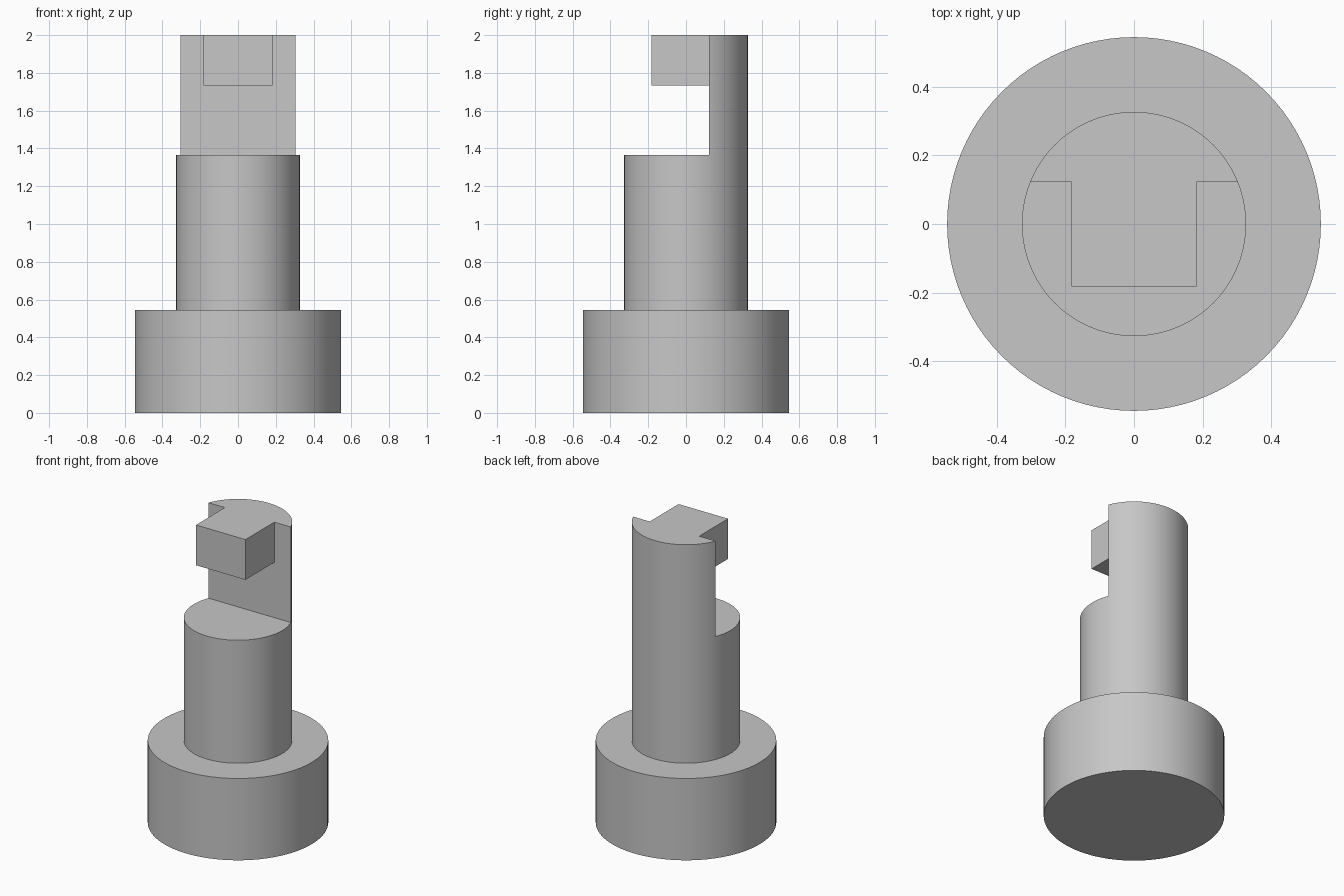
import bpy, bmesh, math

if "Cube" in bpy.data.objects:
    bpy.data.objects.remove(bpy.data.objects["Cube"])

SEGMENTS = 96
BASE_R, SHAFT_R = 0.545, 0.327
STEP_Z, SEAT_Z, HOOK_Z, TOP_Z = 0.545, 1.364, 1.732, 2.0
WALL_Y, HOOK_Y, HOOK_X = 0.122, -0.182, 0.182

grey = bpy.data.materials.new("plain grey")
grey.diffuse_color = (0.57, 0.57, 0.57, 1)
grey.use_nodes = True
grey.node_tree.nodes["Principled BSDF"].inputs["Base Color"].default_value = grey.diffuse_color


def finish(name, bm):
    bmesh.ops.recalc_face_normals(bm, faces=bm.faces)
    mesh = bpy.data.meshes.new(name)
    bm.to_mesh(mesh)
    bm.free()
    mesh.materials.append(grey)
    obj = bpy.data.objects.new(name, mesh)
    bpy.context.collection.objects.link(obj)
    return obj


def turned(name, profile):
    """Closed turned solid from (radius, z) rings."""
    bm = bmesh.new()
    rings = [[bm.verts.new((r * math.cos(a), r * math.sin(a), z))
              for a in (2 * math.pi * i / SEGMENTS for i in range(SEGMENTS))]
             for r, z in profile]
    for lo, hi in zip(rings, rings[1:]):
        for i in range(SEGMENTS):
            j = (i + 1) % SEGMENTS
            bm.faces.new((lo[i], lo[j], hi[j], hi[i]))
    bm.faces.new(rings[0])
    bm.faces.new(rings[-1])
    return finish(name, bm)


def prism(name, outline, z0, z1):
    """Outline in x, y extruded from z0 to z1."""
    bm = bmesh.new()
    face = bm.faces.new([bm.verts.new((x, y, z0)) for x, y in outline])
    new = bmesh.ops.extrude_face_region(bm, geom=[face])["geom"]
    bmesh.ops.translate(bm, vec=(0, 0, z1 - z0),
                        verts=[v for v in new if isinstance(v, bmesh.types.BMVert)])
    return finish(name, bm)


# Round foot and shaft, turned in one piece
pin = turned("stepped_pin", [(BASE_R, 0), (BASE_R, STEP_Z), (SHAFT_R, STEP_Z), (SHAFT_R, TOP_Z)])

# Slot under the hook, then the space around the hook
slot = prism("slot_cutter", [(-1, -1), (1, -1), (1, WALL_Y), (-1, WALL_Y)], SEAT_Z, HOOK_Z)
around = prism("hook_surround_cutter",
               [(-1, -1), (1, -1), (1, WALL_Y), (HOOK_X, WALL_Y), (HOOK_X, HOOK_Y),
                (-HOOK_X, HOOK_Y), (-HOOK_X, WALL_Y), (-1, WALL_Y)], 1.55, 2.3)

for cutter in (slot, around):
    mod = pin.modifiers.new(cutter.name, 'BOOLEAN')
    mod.operation = 'DIFFERENCE'
    mod.solver = 'EXACT'
    mod.object = cutter
    bpy.context.view_layer.objects.active = pin
    pin.select_set(True)
    bpy.ops.object.modifier_apply(modifier=mod.name)
    bpy.data.objects.remove(cutter)

# Smooth round walls, crisp edges
bpy.ops.object.shade_smooth_by_angle(angle=math.radians(30))
